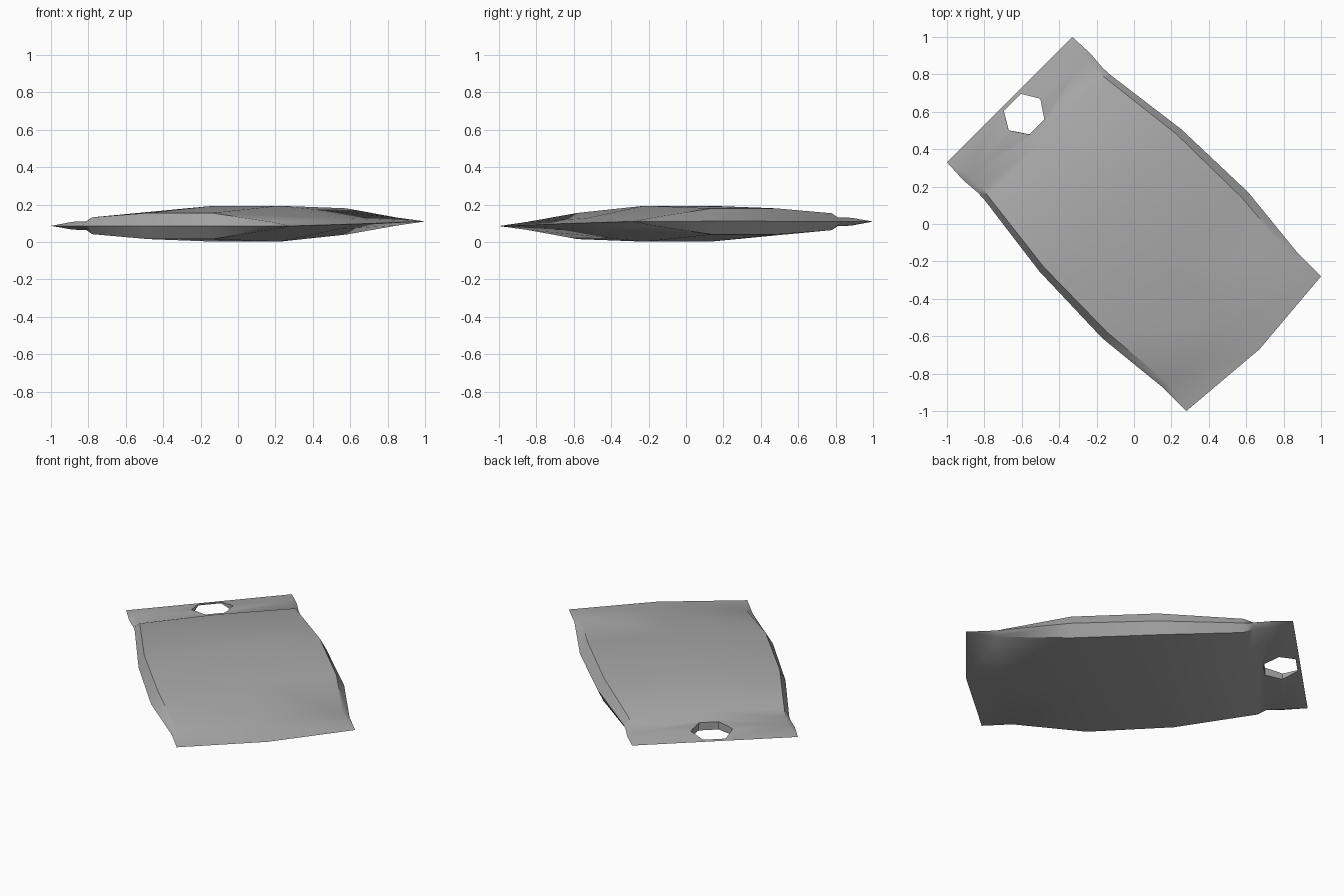
import bpy, bmesh
from math import radians
from mathutils import Matrix

cube = bpy.data.objects.get("Cube")
if cube:
    bpy.data.objects.remove(cube, do_unlink=True)

grey = bpy.data.materials.new("matte_grey")
grey.use_nodes = True
grey.diffuse_color = (0.4, 0.4, 0.4, 1)
grey.node_tree.nodes["Principled BSDF"].inputs["Base Color"].default_value = (0.4, 0.4, 0.4, 1)

# The packet lies diagonally and leans slightly sideways
PLACE = (Matrix.Translation((0, 0, 0.098)) @ Matrix.Rotation(radians(-45), 4, 'Z')
         @ Matrix.Rotation(radians(1.4), 4, 'X'))

# Cross-sections along the length:
# edge position, middle position, outline half-width, crease half-width, crease height, middle height
SECTIONS = [
    (-0.94, -0.94, 0.474, 0.474, 0, 0),
    (-0.81, -0.81, 0.48, 0.44, 0.021, 0.021),
    (-0.71, -0.71, 0.472, 0.438, 0.023, 0.025),
    (-0.658, -0.658, 0.474, 0.445, 0.045, 0.055),
    (-0.18, -0.18, 0.537, 0.502, 0.07, 0.096),
    (0.311, 0.311, 0.552, 0.509, 0.07, 0.096),
    (0.73, 0.75, 0.509, 0.474, 0.021, 0.03),
    (0.905, 0.948, 0.51, 0.51, 0, 0),
]


def add_object(name, bm):
    mesh = bpy.data.meshes.new(name)
    bmesh.ops.recalc_face_normals(bm, faces=bm.faces)
    bm.transform(PLACE)
    bm.to_mesh(mesh)
    bm.free()
    obj = bpy.data.objects.new(name, mesh)
    bpy.context.collection.objects.link(obj)
    mesh.materials.append(grey)
    return obj


# Pillow body with folded sides and pinched ends
bm = bmesh.new()
rings = []
for edge, mid, out, crease, dz, top in SECTIONS:
    ring = [(edge, -out, 0), (edge, -crease, dz), (mid, 0, top), (edge, crease, dz),
            (edge, out, 0), (edge, crease, -dz), (mid, 0, -top), (edge, -crease, -dz)]
    rings.append([bm.verts.new(p) for p in ring])
for a, b in zip(rings, rings[1:]):
    for i in range(8):
        j = (i + 1) % 8
        bm.faces.new((a[i], a[j], b[j], b[i]))
bmesh.ops.remove_doubles(bm, verts=bm.verts, dist=0.0005)
packet = add_object("packet", bm)

# Six-sided hanging hole through the flat seal
bm = bmesh.new()
outline = [(-0.919, 0.065), (-0.828, 0.12), (-0.735, 0.057),
           (-0.735, -0.057), (-0.828, -0.12), (-0.919, -0.065)]
face = bm.faces.new([bm.verts.new((u, v, -0.2)) for u, v in outline])
ext = bmesh.ops.extrude_face_region(bm, geom=[face])
bmesh.ops.translate(bm, vec=(0, 0, 0.4),
                    verts=[g for g in ext["geom"] if isinstance(g, bmesh.types.BMVert)])
cutter = add_object("hole_cutter", bm)
cutter.hide_render = True

bpy.context.view_layer.objects.active = packet
packet.select_set(True)
cut = packet.modifiers.new("hanging_hole", 'BOOLEAN')
cut.operation = 'DIFFERENCE'
cut.solver = 'EXACT'
cut.object = cutter
bpy.ops.object.modifier_apply(modifier=cut.name)
bpy.data.objects.remove(cutter, do_unlink=True)
bpy.ops.object.shade_smooth_by_angle(angle=radians(35))
